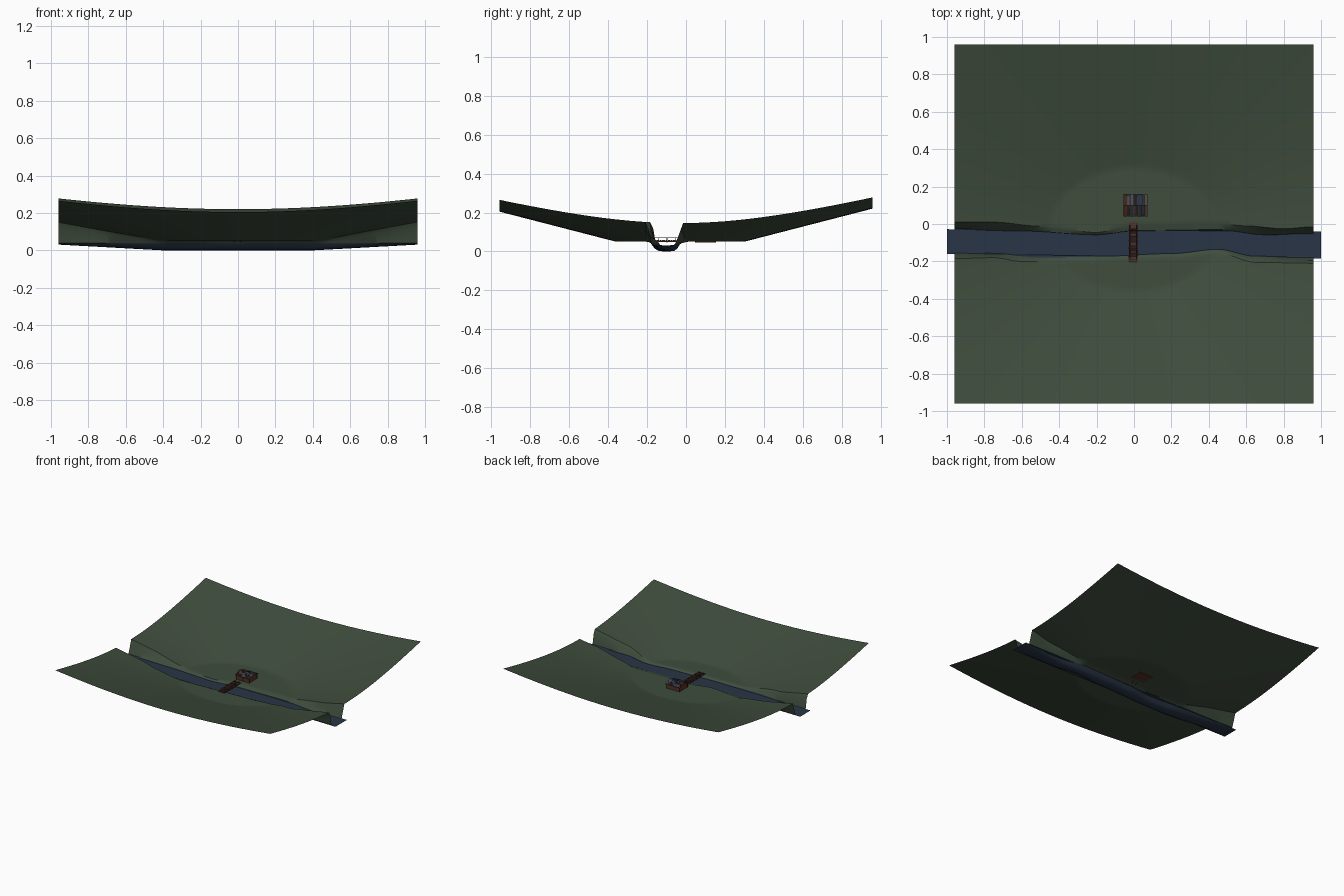
import bpy, bmesh, math, random
from mathutils import Vector

random.seed(4)
if "Cube" in bpy.data.objects:
    bpy.data.objects.remove(bpy.data.objects["Cube"], do_unlink=True)


def material(name, rgb):
    m = bpy.data.materials.new(name)
    m.use_nodes = True
    colour = (*rgb, 1)
    m.diffuse_color = colour
    m.node_tree.nodes["Principled BSDF"].inputs["Base Color"].default_value = colour
    return m


GRASS = material("dark grass", (0.050, 0.075, 0.047))
WATER = material("river blue", (0.022, 0.036, 0.062))
WOOD = material("red brown wood", (0.090, 0.030, 0.018))
DARK_WOOD = material("dark brown wood", (0.045, 0.018, 0.013))
NAVY = material("navy roof", (0.018, 0.032, 0.060))
SLATE = material("slate roof", (0.060, 0.068, 0.075))


def make_object(name, bm, *mats):
    mesh = bpy.data.meshes.new(name)
    bm.to_mesh(mesh)
    bm.free()
    for m in mats:
        mesh.materials.append(m)
    obj = bpy.data.objects.new(name, mesh)
    bpy.context.collection.objects.link(obj)
    return obj


def add_box(bm, lo, hi, mat=0):
    verts = bmesh.ops.create_cube(bm, size=1)["verts"]
    for v in verts:
        v.co = Vector([lo[i] if v.co[i] < 0 else hi[i] for i in range(3)])
    for f in {f for v in verts for f in v.link_faces}:
        f.material_index = mat


def smooth_curve(points, x):
    """Eased interpolation through (x, y) points."""
    for (x0, y0), (x1, y1) in zip(points, points[1:]):
        if x <= x1:
            t = max(0, (x - x0) / (x1 - x0))
            return y0 + (y1 - y0) * t * t * (3 - 2 * t)
    return points[-1][1]


# Winding lines of the river banks, front to back
FRONT_RIM = [(-.96, -.185), (-.75, -.18), (-.6, -.2), (-.3, -.2), (0, -.18),
             (.2, -.175), (.45, -.155), (.65, -.205), (.96, -.21)]
FRONT_EDGE = [(-.96, -.155), (-.75, -.16), (-.5, -.18), (-.2, -.175),
              (.2, -.16), (.45, -.137), (.65, -.175), (.96, -.18)]
BACK_EDGE = [(-.96, -.025), (-.6, -.035), (-.2, -.056), (0, -.035),
             (.45, -.03), (.7, -.055), (.96, -.05)]
BACK_RIM = [(-.96, .01), (-.75, .01), (-.5, -.012), (-.2, -.045), (0, -.002),
            (.4, .01), (.6, -.01), (.8, -.025), (.96, -.015)]
HALF = .96
COLS, ROWS = 110, 44


def ground(x, y):
    """Flat clearing in the middle, rising valley sides around it."""
    return .05 + .258 * max(0, math.hypot(.73 * x, y + .03) - .33)


# Terrain: front field, river channel and back field in one sheet
def column(x):
    fr, fe = smooth_curve(FRONT_RIM, x), smooth_curve(FRONT_EDGE, x)
    be, br = smooth_curve(BACK_EDGE, x), smooth_curve(BACK_RIM, x)
    bed = max(0, abs(x) - .4) * .055
    zf, zb = ground(x, fr), ground(x, br)
    width = be - fe
    pts = [(-HALF + (fr + HALF) * i / ROWS, None) for i in range(ROWS)]
    pts += [(fr, zf),
            (fr + (fe - fr) * .55, .04 + (zf - .04) * .7),
            (fe, .04)]
    pts += [(fe + width * t, bed + (.036 - bed) * abs(2 * t - 1) ** 3)
            for t in (.12, .28, .5, .72, .88)]
    pts += [(be, .04),
            (be + (br - be) * .6, .04 + (zb - .04) * .6),
            (br, zb)]
    pts += [(br + (HALF - br) * i / ROWS, None) for i in range(1, ROWS + 1)]
    return [(x, y, ground(x, y) if z is None else z) for y, z in pts]


bm = bmesh.new()
grid = [[bm.verts.new(p) for p in column(-HALF + 2 * HALF * i / COLS)]
        for i in range(COLS + 1)]
for a, b in zip(grid, grid[1:]):
    for j in range(len(a) - 1):
        f = bm.faces.new((a[j], b[j], b[j + 1], a[j + 1]))
        f.material_index = int(ROWS + 2 <= j < ROWS + 8)
terrain = make_object("valley_terrain", bm, GRASS, WATER)
bpy.context.view_layer.objects.active = terrain
terrain.select_set(True)
bpy.ops.object.shade_smooth_by_angle(angle=math.radians(30))

# Flat water sheet running just past both ends of the valley
bm = bmesh.new()
corners = [(-1, -.16), (1, -.185), (1, -.04), (-1, -.028)]
outline = [(x, y) for x, y in corners]
bm.faces.new([bm.verts.new((x, y, .037)) for x, y in outline])
make_object("river_water", bm, WATER)

# Footbridge: planks on two beams, with posts and handrails
bm = bmesh.new()
PLANKS = 19
step = .215 / PLANKS
for i in range(PLANKS):
    y = -.205 + i * step
    shift = random.uniform(-.002, .002)
    add_box(bm, (-.028 + shift, y, .054), (.02 + shift, y + step * .82, .058),
            int(random.random() < .3))
for x in (-.024, .012):
    add_box(bm, (x, -.203, .049), (x + .005, .008, .054), 1)
    add_box(bm, (x, -.19, .068), (x + .004, -.005, .071), 0)
    for k in range(5):
        y = -.19 + k * .045
        add_box(bm, (x, y, .045), (x + .004, y + .004, .07), 1)
make_object("footbridge", bm, WOOD, DARK_WOOD)

# Cabin body with gable ends
bm = bmesh.new()
x0, x1, y0, y1 = -.046, .066, .05, .15
mid = (y0 + y1) / 2
section = [(y0, .046), (y1, .046), (y1, .083), (mid, .1), (y0, .083)]
ends = [[bm.verts.new((x, y, z)) for y, z in section] for x in (x0, x1)]
bm.faces.new(ends[0])
bm.faces.new(ends[1])
for i in range(5):
    k = (i + 1) % 5
    bm.faces.new((ends[0][i], ends[0][k], ends[1][k], ends[1][i]))
bmesh.ops.recalc_face_normals(bm, faces=bm.faces)
make_object("cabin_walls", bm, WOOD)

# Cabin door and corner posts
bm = bmesh.new()
add_box(bm, (0, y0 - .003, .05), (.02, y0, .077))
for x in (x0, x1):
    for y in (y0, y1):
        add_box(bm, (x - .003, y - .003, .046), (x + .003, y + .003, .083))
make_object("cabin_door_and_posts", bm, DARK_WOOD)

# Roof boards on both slopes
bm = bmesh.new()
BOARDS = 13
board = .13 / BOARDS
for side in (-1, 1):
    for i in range(BOARDS):
        xa = -.055 + i * board
        xb = xa + board * .85
        lift = random.uniform(0, .002)
        low, high = (mid + side * .06, .083 + lift), (mid, .103 + lift)
        verts = [bm.verts.new((x, y, z + dz)) for dz in (0, .004)
                 for x, (y, z) in ((xa, low), (xb, low), (xb, high), (xa, high))]
        tint = random.choice((0, 0, 1, 2, 3))
        quads = [(0, 1, 2, 3), (4, 5, 6, 7)]
        quads += [(k, (k + 1) % 4, (k + 1) % 4 + 4, k + 4) for k in range(4)]
        for q in quads:
            bm.faces.new([verts[k] for k in q]).material_index = tint
bmesh.ops.recalc_face_normals(bm, faces=bm.faces)
make_object("cabin_roof", bm, NAVY, SLATE, WOOD, DARK_WOOD)
